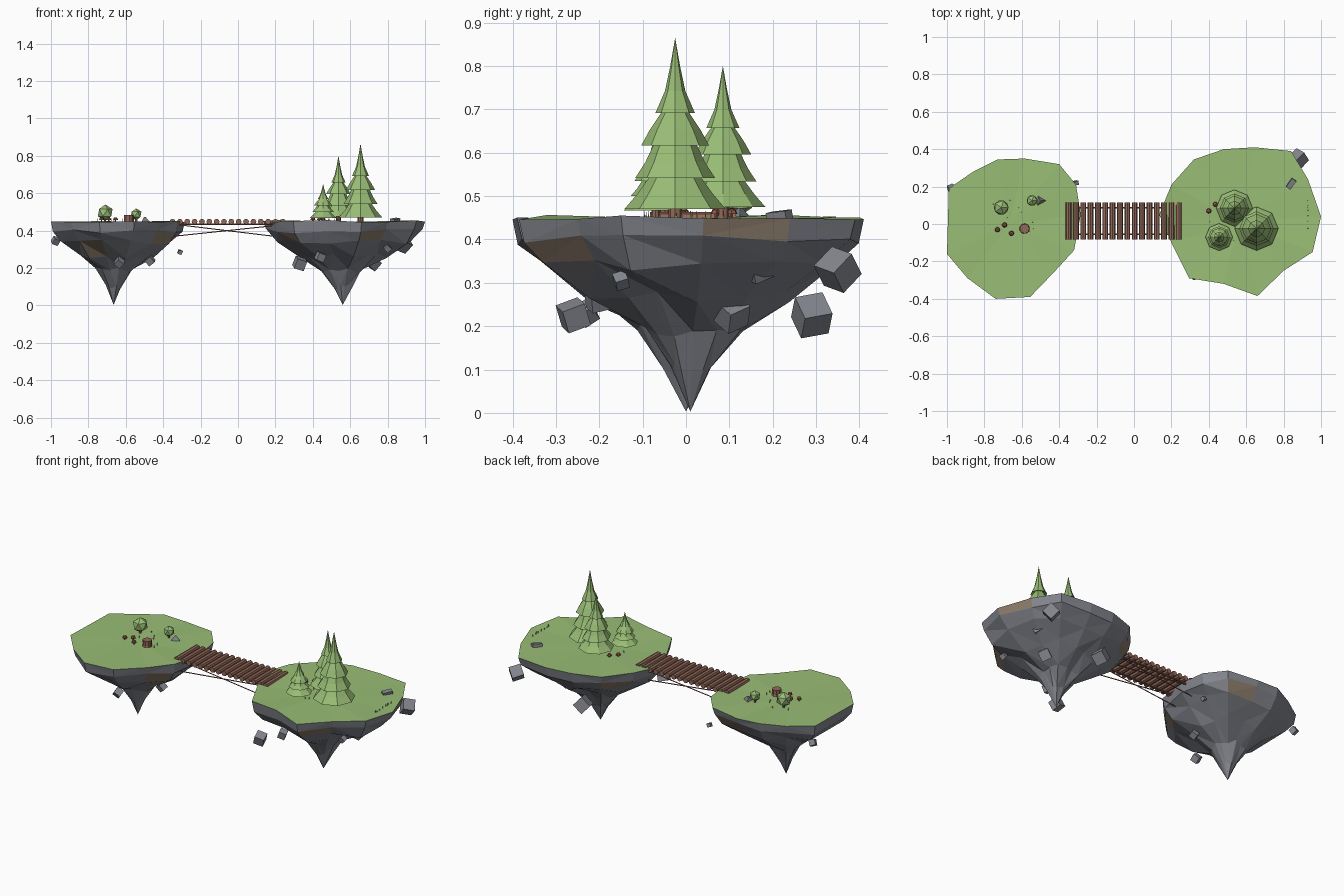
import bpy, bmesh, math, random
from mathutils import Vector, Matrix, Euler

random.seed(7)
default = bpy.data.objects.get("Cube")
if default:
    bpy.data.objects.remove(default, do_unlink=True)


def material(name, rgb):
    m = bpy.data.materials.new(name)
    m.use_nodes = True
    m.diffuse_color = (*rgb, 1)
    m.node_tree.nodes["Principled BSDF"].inputs["Base Color"].default_value = (*rgb, 1)
    return m


GREEN = material("leaf_green", (0.32, 0.51, 0.18))
ROCK = material("slate_grey", (0.23, 0.24, 0.27))
EARTH = material("earth_brown", (0.27, 0.205, 0.15))
WOOD = material("wood_brown", (0.29, 0.14, 0.10))
CAP = material("mushroom_red", (0.28, 0.09, 0.07))


def finish(name, bm, *mats):
    bmesh.ops.remove_doubles(bm, verts=bm.verts, dist=0.0001)
    bmesh.ops.recalc_face_normals(bm, faces=bm.faces)
    mesh = bpy.data.meshes.new(name)
    bm.to_mesh(mesh)
    bm.free()
    for m in mats:
        mesh.materials.append(m)
    ob = bpy.data.objects.new(name, mesh)
    bpy.context.collection.objects.link(ob)
    return ob


def loft(bm, rings):
    """Skin a list of equally long point rings; returns faces per band."""
    rows = [[bm.verts.new(p) for p in ring] for ring in rings]
    bands = []
    for a, b in zip(rows, rows[1:]):
        n = len(a)
        bands.append([bm.faces.new((a[i], a[(i + 1) % n], b[(i + 1) % n], b[i]))
                      for i in range(n)])
    return bands


def circle(x, y, z, r, n):
    return [(x + r * math.cos(math.tau * i / n), y + r * math.sin(math.tau * i / n), z)
            for i in range(n)]


def rod(bm, a, b, r, n=8):
    a, b = Vector(a), Vector(b)
    turn = (b - a).to_track_quat('Z', 'Y').to_matrix().to_4x4()
    bmesh.ops.create_cone(bm, cap_ends=True, segments=n, radius1=r, radius2=r,
                          depth=(b - a).length,
                          matrix=Matrix.Translation((a + b) / 2) @ turn)


# Floating islands: jagged rings shrinking to a low tip, grass on top
RINGS = [(0.97, 0.40), (0.84, 0.34), (0.54, 0.265), (0.27, 0.19), (0.12, 0.1)]


def island(name, outline, tip, patches):
    bm = bmesh.new()
    tx, ty = tip
    rim = [(x, y, random.uniform(0.445, 0.457)) for x, y in outline]
    rings = [[(tx, ty, 0.446)] * len(rim), rim]
    for k, (s, z) in enumerate(RINGS):
        ring = []
        for x, y in outline:
            f = s * random.uniform(1 - 0.07 * k, 1 + 0.05 * k)
            ring.append((tx + (x - tx) * f, ty + (y - ty) * f,
                         z + random.uniform(-0.014, 0.014)))
        rings.append(ring)
    rings.append([(tx, ty, 0.003)] * len(rim))
    bands = loft(bm, rings)
    for f in (f for band in bands[1:] for f in band):
        f.material_index = 1
    for band, side in patches:
        bands[band + 1][side].material_index = 2
    bmesh.ops.triangulate(bm, faces=bm.faces)
    finish(name, bm, GREEN, ROCK, EARTH)


island("west_island",
       [(-0.99, 0.19), (-0.86, 0.28), (-0.73, 0.345), (-0.585, 0.35), (-0.40, 0.32),
        (-0.31, 0.21), (-0.285, 0.05), (-0.32, -0.14), (-0.425, -0.255),
        (-0.555, -0.39), (-0.74, -0.40), (-0.89, -0.29), (-1.0, -0.16)],
       (-0.665, 0.0), [(1, 7), (2, 10), (1, 3)])
island("east_island",
       [(0.2, 0.21), (0.32, 0.345), (0.48, 0.40), (0.645, 0.41), (0.84, 0.39),
        (0.93, 0.24), (1.0, 0.04), (0.955, -0.15), (0.80, -0.25), (0.66, -0.385),
        (0.48, -0.32), (0.295, -0.29), (0.2, -0.1), (0.135, 0.05)],
       (0.56, 0.01), [(0, 5), (1, 8), (1, 11), (1, 0)])

# Log bridge with side beams and crossed ropes
bm = bmesh.new()
for i in range(16):
    x = -0.35 + i * 0.0393
    rod(bm, (x, -0.083, 0.448), (x, 0.115, 0.448), 0.0155)
finish("bridge_logs", bm, WOOD)

bm = bmesh.new()
for y in (-0.055, 0.087):
    rod(bm, (-0.35, y, 0.434), (0.24, y, 0.434), 0.005, 6)
    rod(bm, (-0.31, y, 0.43), (0.19, y, 0.37), 0.003, 5)
    rod(bm, (-0.34, y, 0.37), (0.18, y, 0.425), 0.003, 5)
finish("bridge_ropes", bm, WOOD)

# Conifers: stacked flared skirts ending in a thin spike
TIERS = [(0, 1), (0.18, 0.79), (0.37, 0.67), (0.56, 0.39)]


def conifer(name, x, y, base, top, r):
    h = top - base
    prof = [(0, 0.03)]
    for (z, w), (z2, w2) in zip(TIERS, TIERS[1:]):
        prof += [(w, z), (w * 0.74, (z + z2) / 2), (w2 * 0.6, z2 + 0.02)]
    prof += [(0.39, 0.56), (0.2, 0.69), (0.1, 0.83), (0, 1)]
    bm = bmesh.new()
    loft(bm, [circle(x, y, base + z * h, r * w, 8) for w, z in prof])
    finish(name + "_foliage", bm, GREEN)
    bm = bmesh.new()
    rod(bm, (x, y, 0.44), (x, y, base + 0.03), r * 0.13)
    finish(name + "_trunk", bm, WOOD)


conifer("tall_tree", 0.655, -0.025, 0.47, 0.865, 0.117)
conifer("middle_tree", 0.537, 0.085, 0.475, 0.80, 0.098)
conifer("small_tree", 0.455, -0.07, 0.467, 0.65, 0.073)

# Round bushes on short stems
for name, x, y, z, r in [("large_bush", -0.71, 0.088, 0.496, 0.044),
                         ("small_bush", -0.545, 0.125, 0.487, 0.032)]:
    bm = bmesh.new()
    bmesh.ops.create_icosphere(bm, subdivisions=1, radius=r,
                               matrix=Matrix.Translation((x, y, z)))
    finish(name, bm, GREEN)
    bm = bmesh.new()
    rod(bm, (x, y, 0.44), (x, y, z), 0.006, 6)
    finish(name + "_stem", bm, WOOD)

# Tree stump with a slightly flared foot
bm = bmesh.new()
loft(bm, [circle(-0.585, -0.025, z, r, 9)
          for r, z in [(0, 0.44), (0.03, 0.44), (0.025, 0.455), (0.026, 0.483), (0, 0.483)]])
finish("stump", bm, WOOD)

# Mushrooms
for i, (x, y) in enumerate([(-0.73, -0.03), (-0.692, -0.005), (-0.655, -0.05),
                            (0.4, 0.07), (0.435, 0.105)]):
    bm = bmesh.new()
    loft(bm, [circle(x, y, z, r, 7)
              for r, z in [(0.004, 0.44), (0.004, 0.46), (0.014, 0.458), (0.01, 0.468), (0, 0.472)]])
    finish("mushroom_%d" % (i + 1), bm, CAP)

# Little grass blades around the plants
bm = bmesh.new()
for cx, cy in [(-0.66, 0.03), (0.53, 0.0), (0.93, 0.06)]:
    for i in range(9):
        x, y = cx + random.uniform(-0.13, 0.13) * (cx < 0.9), cy + random.uniform(-0.1, 0.1)
        bmesh.ops.create_cone(bm, cap_ends=True, segments=3, radius1=0.003, radius2=0,
                              depth=0.02, matrix=Matrix.Translation((x, y, 0.456)))
finish("grass_blades", bm, GREEN)


# Loose stones: tilted blocks drifting around the islands
def block(name, pos, size, stretch=(1, 1, 1)):
    bm = bmesh.new()
    tilt = Euler([random.uniform(0.2, 0.9) for _ in range(3)]).to_matrix().to_4x4()
    bmesh.ops.create_cube(bm, size=size, matrix=Matrix.Translation(pos) @ tilt
                          @ Matrix.Diagonal((*stretch, 1)))
    finish(name, bm, ROCK)


STONES = [(0.88, 0.35, 0.33, 0.066), (0.48, 0.29, 0.225, 0.068), (0.72, 0.105, 0.23, 0.058),
          (0.82, 0.165, 0.335, 0.05), (0.33, -0.26, 0.225, 0.055), (0.44, -0.205, 0.26, 0.042),
          (0.8, -0.15, 0.305, 0.03), (-0.975, 0.19, 0.345, 0.034), (-0.31, 0.22, 0.285, 0.022),
          (-0.635, -0.23, 0.23, 0.04), (-0.47, -0.05, 0.24, 0.038)]
for i, (x, y, z, s) in enumerate(STONES):
    block("floating_stone_%d" % (i + 1), (x, y, z), s)

# Flat stone and pointed stone lying in the grass
bm = bmesh.new()
bmesh.ops.create_cube(bm, size=1, matrix=Matrix.Translation((0.84, 0.215, 0.455))
                      @ Euler((0.1, 0.15, -0.6)).to_matrix().to_4x4()
                      @ Matrix.Diagonal((0.028, 0.055, 0.02, 1)))
finish("flat_stone", bm, ROCK)
bm = bmesh.new()
bmesh.ops.create_cone(bm, cap_ends=True, segments=3, radius1=0.04, radius2=0.006, depth=0.035,
                      matrix=Matrix.Translation((-0.5, 0.125, 0.455))
                      @ Matrix.Rotation(0.5, 4, 'Z'))
finish("pointed_stone", bm, ROCK)
